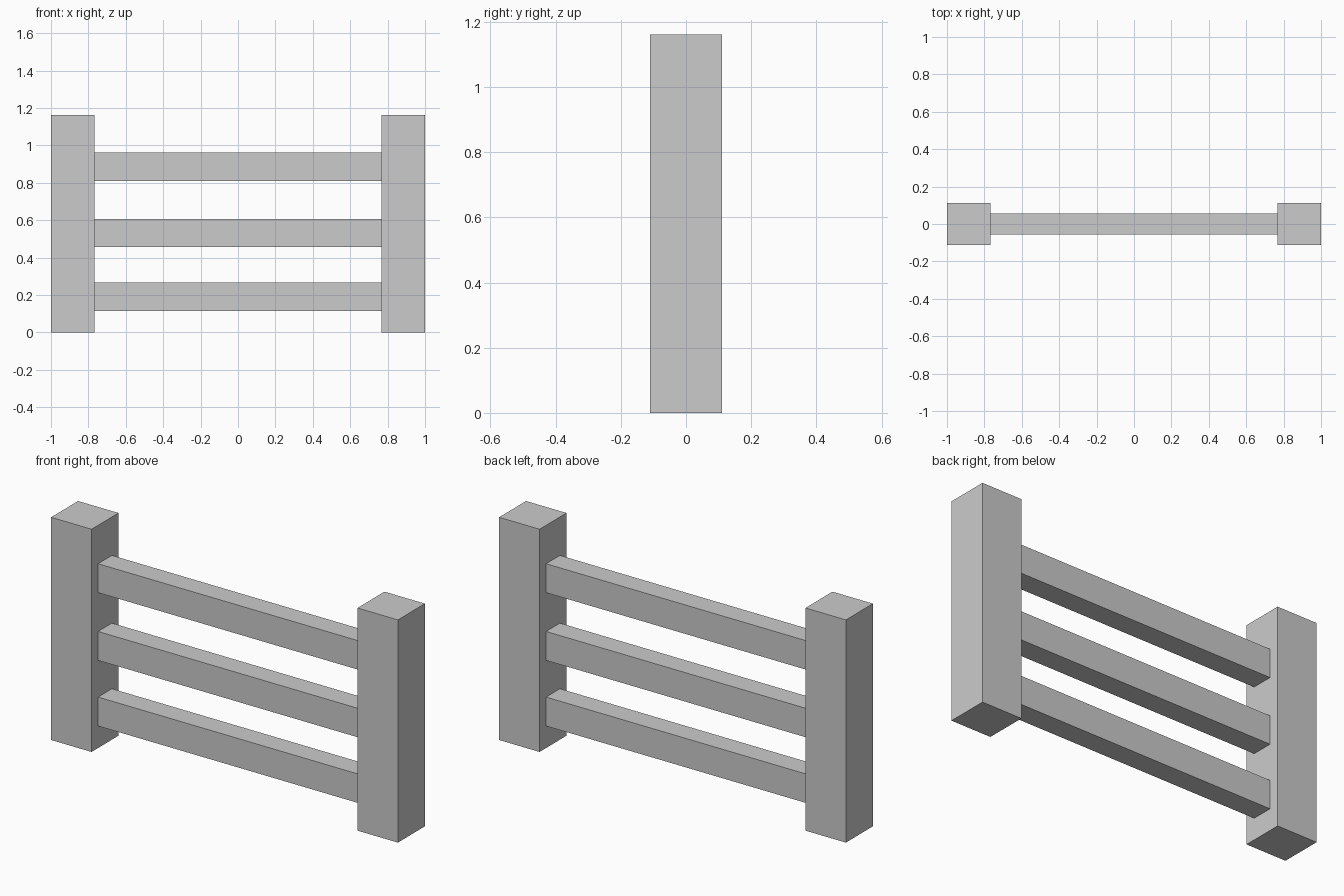
import bpy

if "Cube" in bpy.data.objects:
    bpy.data.objects.remove(bpy.data.objects["Cube"])

POST_W, POST_D, POST_H = 0.233, 0.222, 1.161
RAIL_D, RAIL_H = 0.114, 0.151


def box(name, size, centre):
    bpy.ops.mesh.primitive_cube_add(size=1, location=centre)
    obj = bpy.context.object
    obj.name = name
    obj.scale = size
    bpy.ops.object.transform_apply(location=False, rotation=False, scale=True)
    return obj


# Upright posts at both ends
for side, label in ((-1, "left"), (1, "right")):
    box(f"{label}_post", (POST_W, POST_D, POST_H),
        (side * (1 - POST_W / 2), 0, POST_H / 2))

# Horizontal rails spanning between the inner post faces
for label, z in (("lower", 0.19), ("middle", 0.532), ("upper", 0.885)):
    box(f"{label}_rail", (2 * (1 - POST_W), RAIL_D, RAIL_H), (0, 0, z))
